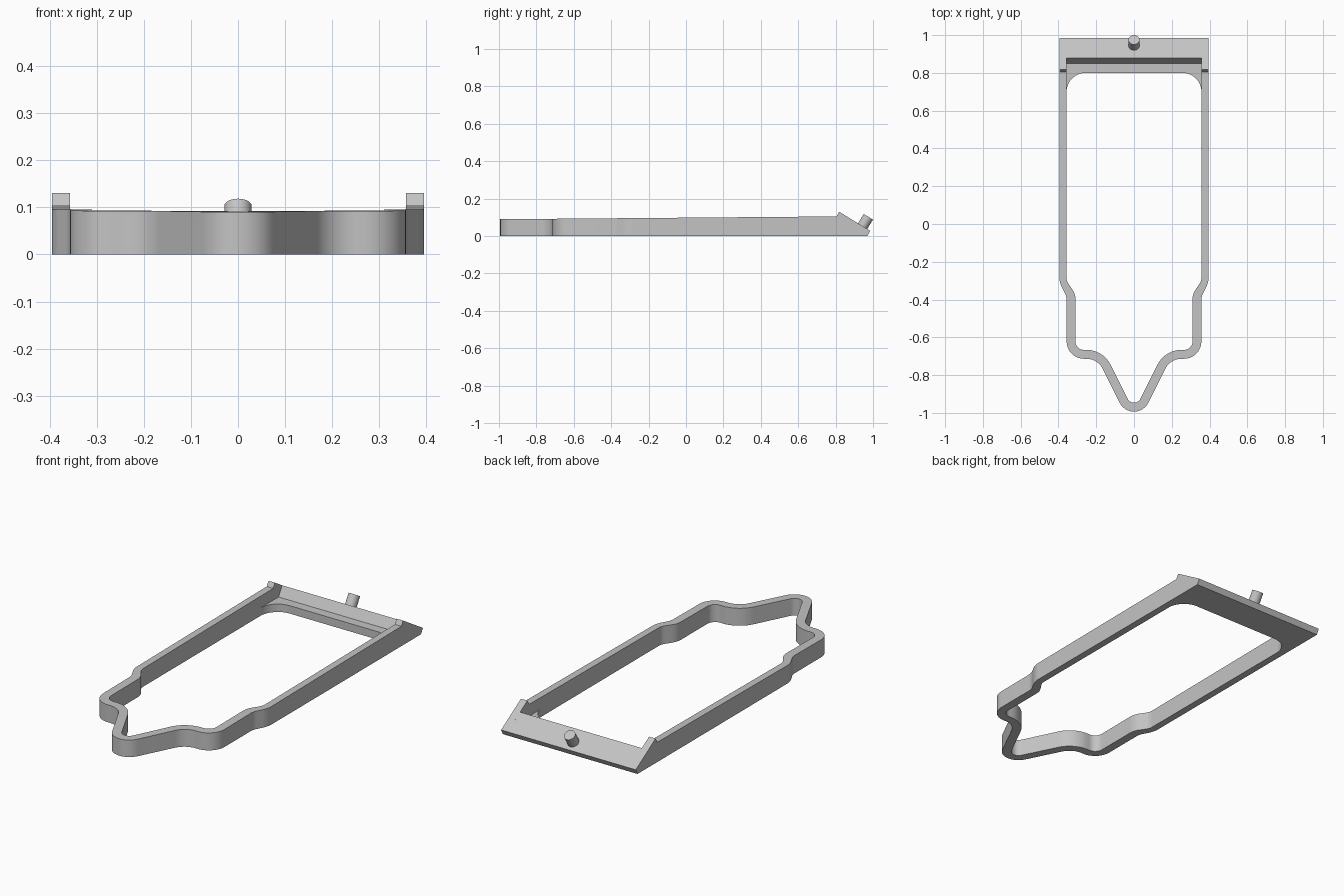
import bpy, bmesh, math
from mathutils import Vector, Matrix

cube = bpy.data.objects.get("Cube")
if cube:
    bpy.data.objects.remove(cube, do_unlink=True)

grey = bpy.data.materials.new("plain grey")
grey.use_nodes = True
GREY = (0.55, 0.55, 0.55, 1)
grey.diffuse_color = GREY
grey.node_tree.nodes["Principled BSDF"].inputs["Base Color"].default_value = GREY

INNER, OUTER = 0.357, 0.395      # half widths of the straight frame
RAIL_END = 0.70                  # where the rails meet the rear blocks


def finish(name, bm):
    bmesh.ops.recalc_face_normals(bm, faces=bm.faces)
    mesh = bpy.data.meshes.new(name)
    bm.to_mesh(mesh)
    bm.free()
    obj = bpy.data.objects.new(name, mesh)
    bpy.context.collection.objects.link(obj)
    mesh.materials.append(grey)
    bpy.ops.object.select_all(action='DESELECT')
    obj.select_set(True)
    bpy.context.view_layer.objects.active = obj
    bpy.ops.object.shade_smooth_by_angle(angle=math.radians(30))
    return obj


def prism(name, points, offset):
    """Extrude a closed polygon of 3D points along an offset."""
    bm = bmesh.new()
    face = bm.faces.new([bm.verts.new(p) for p in points])
    result = bmesh.ops.extrude_face_region(bm, geom=[face], use_keep_orig=True)
    moved = [v for v in result["geom"] if isinstance(v, bmesh.types.BMVert)]
    bmesh.ops.translate(bm, verts=moved, vec=offset)
    return finish(name, bm)


def side_prism(name, profile, x0, x1):
    return prism(name, [(x0, y, z) for y, z in profile], (x1 - x0, 0, 0))


def rounded_path(corners, steps=12):
    """Return (position, direction) pairs along a path with filleted corners."""
    pts = [Vector(c[:2]) for c in corners]
    path = [(pts[0], (pts[1] - pts[0]).normalized())]
    for a, p, b, corner in zip(pts, pts[1:], pts[2:], corners[1:]):
        r = corner[2]
        u, v = (p - a).normalized(), (b - p).normalized()
        turn = math.atan2(u.x * v.y - u.y * v.x, u.dot(v))
        sign = math.copysign(1, turn)
        centre = p - u * r * math.tan(abs(turn) / 2) + Vector((-u.y, u.x)) * sign * r
        for i in range(steps + 1):
            d = Matrix.Rotation(turn * i / steps, 2) @ u
            path.append((centre - Vector((-d.y, d.x)) * sign * r, d))
    path.append((pts[-1], (pts[-1] - pts[-2]).normalized()))
    return path


def rail_top(y):
    return 0.09 + (y + 1) * 0.0083


# Curved wall: centre line corners (x, y, fillet radius) of the left half
half = [(0.178, -0.69, 0.118), (0.333, -0.69, 0.068), (0.333, -0.378, 0.09),
        (0.376, -0.307, 0.09), (0.376, RAIL_END, 0)]
corners = [(-x, y, r) for x, y, r in reversed(half)] + [(0, -1.045, 0.061)] + half

bm = bmesh.new()
rings = []
for p, d in rounded_path(corners):
    blend = min(max((p.y + 0.38) / 0.07, 0), 1)
    width = 0.0235 - 0.0045 * blend
    side = Vector((-d.y, d.x)) * width
    a, b = p + side, p - side
    rings.append([bm.verts.new(c) for c in (
        (a.x, a.y, 0), (b.x, b.y, 0),
        (b.x, b.y, rail_top(b.y)), (a.x, a.y, rail_top(a.y)))])
for r, s in zip(rings, rings[1:]):
    for i in range(4):
        j = (i + 1) % 4
        bm.faces.new((r[i], r[j], s[j], s[i]))
bm.faces.new(rings[0])
bm.faces.new(rings[-1])
finish("frame_wall", bm)

# Rear blocks of the rails, with a raised lip and a sloped back
block = [(RAIL_END, 0), (0.97, 0), (0.985, 0.028), (0.819, 0.13),
         (0.805, rail_top(0.805)), (RAIL_END, rail_top(RAIL_END))]
# Sloped rear plate with a low shelf in front
SHELF = 0.042
plate = [(0.80, 0), (0.97, 0), (0.985, 0.028), (0.88, 0.0925),
         (0.85, SHELF), (0.80, SHELF)]
side_prism("rear_plate", plate, -INNER, INNER)

# Rounded inner corners of the shelf
R = 0.1
for name, s in (("left", 1), ("right", -1)):
    side_prism(name + "_rear_block", block, s * INNER, s * OUTER)
    arc = [(s * (INNER - R + R * math.cos(t)), 0.80 - R + R * math.sin(t), 0)
           for t in (math.pi / 2 * i / 12 for i in range(13))]
    prism(name + "_shelf_corner", arc + [(s * INNER, 0.80, 0)], (0, 0, SHELF))

# Pin standing square on the sloped plate
tip = Vector((0, 0.975, 0.103))
axis = Vector((0, 0.166, 0.102)).normalized()
axis = Vector((0, axis.z, axis.y))
length = 0.075
bm = bmesh.new()
bmesh.ops.create_cone(bm, cap_ends=True, segments=32, radius1=0.029,
                      radius2=0.029, depth=length)
turn = Vector((0, 0, 1)).rotation_difference(axis).to_matrix().to_4x4()
bmesh.ops.transform(bm, verts=bm.verts,
                    matrix=Matrix.Translation(tip - axis * length / 2) @ turn)
finish("pin", bm)
